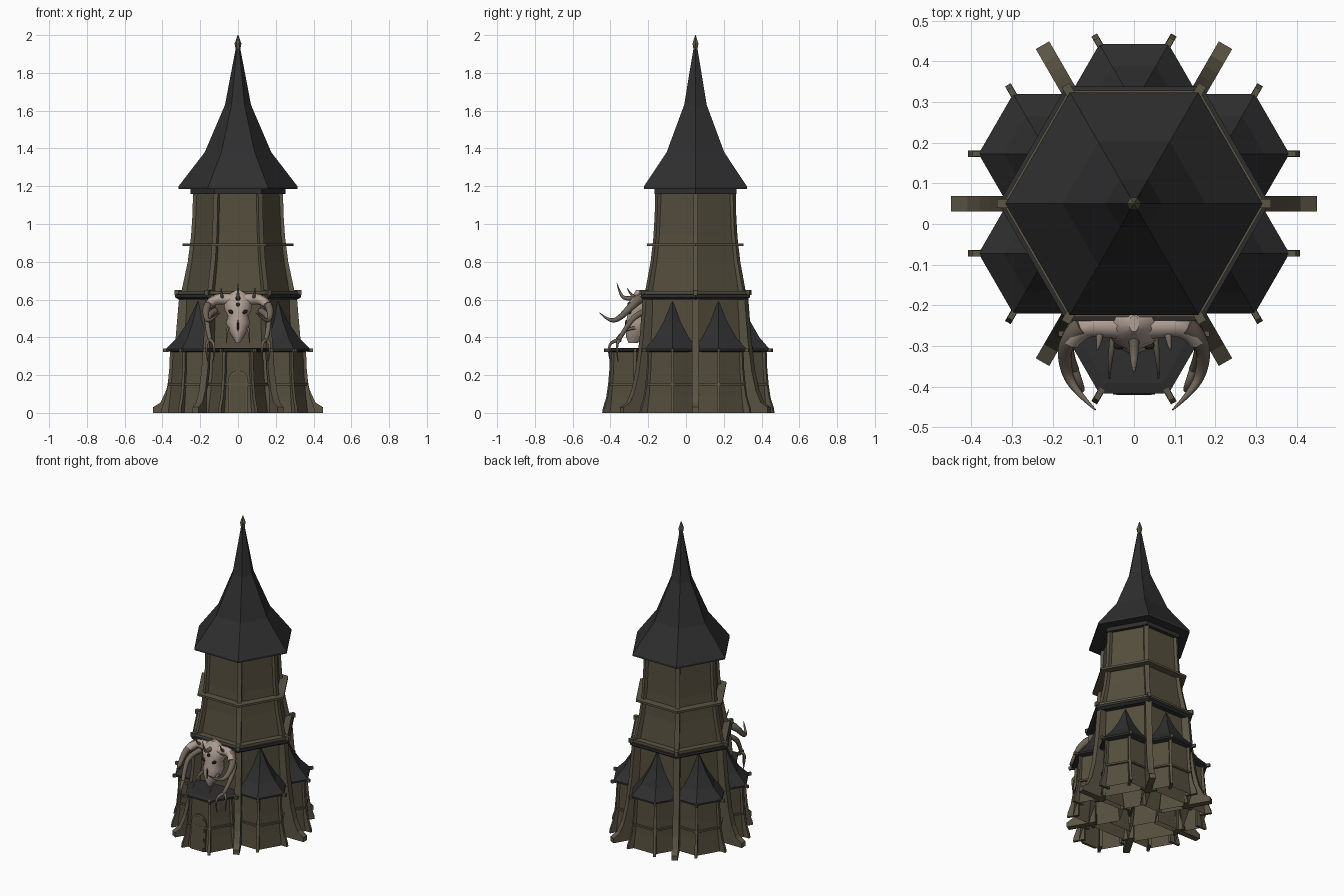
import bpy, bmesh, math
from mathutils import Vector

if "Cube" in bpy.data.objects:
    bpy.data.objects.remove(bpy.data.objects["Cube"])

def mat(name, c):
    m = bpy.data.materials.new(name)
    m.diffuse_color = (*c, 1)
    m.use_nodes = True
    m.node_tree.nodes["Principled BSDF"].inputs["Base Color"].default_value = m.diffuse_color
    return m

WALL = mat("olive_wall", (0.088, 0.075, 0.046))
TRIM = mat("olive_trim", (0.102, 0.089, 0.057))
ROOF = mat("charcoal_roof", (0.028, 0.028, 0.029))
BONE = mat("pale_bone", (0.44, 0.35, 0.30))
HORN = mat("brown_horn", (0.16, 0.13, 0.10))
DARK = mat("dark_socket", (0.02, 0.017, 0.014))
MAIN = (0, 0.05)

def finish(name, bm, material):
    bmesh.ops.recalc_face_normals(bm, faces=bm.faces)
    me = bpy.data.meshes.new(name)
    bm.to_mesh(me)
    bm.free()
    me.materials.append(material)
    ob = bpy.data.objects.new(name, me)
    bpy.context.collection.objects.link(ob)
    return ob

def skin(name, rings, material, floor=True):
    """Bridge a stack of equal vertex rings and cap the ends."""
    bm = bmesh.new()
    vs = [[bm.verts.new(p) for p in r] for r in rings]
    n = len(rings[0])
    for a, b in zip(vs, vs[1:]):
        for i in range(n):
            bm.faces.new((a[i], a[(i + 1) % n], b[(i + 1) % n], b[i]))
    if floor:
        bm.faces.new(vs[0][::-1])
    bm.faces.new(vs[-1])
    return finish(name, bm, material)

def hex_loft(name, prof, c, material, floor=True, n=6):
    return skin(name, [[(c[0] + r * math.cos(math.tau * i / n),
                         c[1] + r * math.sin(math.tau * i / n), z)
                        for i in range(n)] for r, z in prof], material, floor)

def rib(name, outer, depth, width, c, deg, material):
    """Radial fin: outer (r, z) profile, thickened inward by depth."""
    a = math.radians(deg)
    d, s = Vector((math.cos(a), math.sin(a), 0)), Vector((-math.sin(a), math.cos(a), 0))
    rmin = min(r for r, z in outer)
    pts = outer + [(rmin - depth, outer[-1][1]), (rmin - depth, outer[0][1])]
    o = Vector((c[0], c[1], 0))
    return skin(name, [[o + d * r + s * w + Vector((0, 0, z)) for r, z in pts]
                       for w in (-width / 2, width / 2)], material)

def tube(name, pts, r0, r1, material):
    """Tapered, smoothly curved horn."""
    cu = bpy.data.curves.new(name, 'CURVE')
    cu.dimensions = '3D'
    cu.bevel_depth = 1
    cu.bevel_resolution = 2
    cu.use_fill_caps = True
    sp = cu.splines.new('NURBS')
    sp.points.add(len(pts) - 1)
    for i, p in enumerate(pts):
        sp.points[i].co = (*p, 1)
        sp.points[i].radius = r0 + (r1 - r0) * i / (len(pts) - 1)
    sp.use_endpoint_u = True
    sp.order_u = 3
    sp.resolution_u = 6
    cu.materials.append(material)
    bpy.context.collection.objects.link(bpy.data.objects.new(name, cu))

# main tower body, in two storeys, hollow and open underneath
hex_loft("lower_wall", [(0.322, 0), (0.306, 0.2), (0.292, 0.4), (0.28, 0.61)], MAIN, WALL, False)
hex_loft("upper_wall", [(0.283, 0.62), (0.252, 0.8), (0.236, 0.95), (0.225, 1.18)], MAIN, WALL)
hex_loft("ledge", [(0.315, 0.60), (0.333, 0.612), (0.333, 0.628), (0.30, 0.632)], MAIN, ROOF)
hex_loft("ledge_trim", [(0.322, 0.626), (0.322, 0.646)], MAIN, TRIM)
hex_loft("middle_band", [(0.295, 0.884), (0.295, 0.897)], MAIN, TRIM)
hex_loft("eave_trim", [(0.251, 1.16), (0.251, 1.19)], MAIN, ROOF)

# main roof and finial
hex_loft("main_roof", [(0.26, 1.186), (0.316, 1.186), (0.316, 1.198), (0.176, 1.38),
                       (0.069, 1.63), (0.01, 1.94)], MAIN, ROOF)
hex_loft("finial", [(0.007, 1.91), (0.012, 1.925), (0.018, 1.955), (0.002, 2.0)], MAIN, TRIM)

# corner buttresses, upper ribs and ledge ends
for k in range(6):
    a = 60 * k
    rib("buttress", [(0.45, 0), (0.45, 0.03), (0.41, 0.055), (0.38, 0.12), (0.355, 0.22),
                     (0.33, 0.4), (0.312, 0.61)], 0.04, 0.038, MAIN, a, TRIM)
    rib("upper_rib", [(0.30, 0.64), (0.266, 0.8), (0.249, 0.93), (0.241, 1.05),
                      (0.238, 1.17)], 0.03, 0.028, MAIN, a, TRIM)
    rib("ledge_end", [(0.337, 0.624), (0.337, 0.65)], 0.05, 0.022, MAIN, a, TRIM)

# ring of six turrets; the front one is a porch with a flat roof
for k in range(6):
    a = math.radians(30 + 60 * k)
    porch = k == 4
    dist = 0.32 if porch else 0.245
    c = (MAIN[0] + dist * math.cos(a), MAIN[1] + dist * math.sin(a))
    tag = "porch" if porch else "turret"
    hex_loft(tag + "_wall", [(0.162, 0), (0.15, 0.1), (0.142, 0.2), (0.136, 0.33)],
             c, WALL, False)
    hex_loft(tag + "_band", [(0.16, 0.146), (0.16, 0.157)], c, TRIM)
    roof = [(0.14, 0.322), (0.17, 0.328), (0.17, 0.338)]
    roof += [(0.14, 0.344)] if porch else [(0.108, 0.4), (0.052, 0.485), (0.003, 0.59)]
    hex_loft(tag + "_roof", roof, c, ROOF)
    for j in range(6):
        p = Vector(c) + 0.17 * Vector((math.cos(j * math.pi / 3), math.sin(j * math.pi / 3)))
        if (p - Vector(MAIN)).length < 0.26:
            continue  # buried in the main wall
        rib(tag + "_rib", [(0.196, 0), (0.192, 0.025), (0.172, 0.08), (0.16, 0.15),
                           (0.151, 0.24), (0.148, 0.33)], 0.025, 0.016, c, 60 * j, TRIM)
        rib(tag + "_eave_end", [(0.186, 0.322), (0.186, 0.341)], 0.03, 0.014, c, 60 * j, TRIM)

# arched door: frame then panel, leaning with the porch wall
def arch(w, top):
    pts = [(-w, 0.0)]
    pts += [(-w * math.cos(math.pi * i / 10), top - w + w * math.sin(math.pi * i / 10))
            for i in range(11)]
    return pts + [(w, 0.0)]

def lean(z, off):
    return -0.411 + 0.085 * z - off

def door_part(name, w, top, off, m):
    skin(name, [[(x, lean(z, o), z) for x, z in arch(w, top)] for o in (off, -0.006)], m)

door_part("door_frame", 0.052, 0.225, 0.008, TRIM)
door_part("door_panel", 0.043, 0.214, 0.010, WALL)

# skull: stacked ellipses (z, half width, y centre, half depth)
SK = [(0.65, 0.012, -0.245, 0.02), (0.625, 0.055, -0.24, 0.04), (0.59, 0.076, -0.24, 0.06),
      (0.55, 0.074, -0.242, 0.066), (0.515, 0.054, -0.247, 0.066), (0.48, 0.064, -0.252, 0.066),
      (0.44, 0.052, -0.26, 0.06), (0.40, 0.03, -0.268, 0.05), (0.37, 0.01, -0.28, 0.025)]
skull = skin("skull", [[(w * math.cos(math.tau * i / 14), y + d * math.sin(math.tau * i / 14), z)
                        for i in range(14)] for z, w, y, d in SK], BONE)

# sockets and nose slit
def blob(name, loc, size, m, tilt=0):
    bpy.ops.mesh.primitive_uv_sphere_add(segments=10, ring_count=6, location=loc,
                                         rotation=(0, tilt, 0))
    ob = bpy.context.object
    ob.name = name
    ob.scale = size
    ob.data.materials.append(m)

blob("nose_slit", (0, -0.317, 0.46), (0.005, 0.007, 0.033), DARK)
blob("brow_hole", (0, -0.303, 0.575), (0.011, 0.007, 0.011), DARK)
tube("brow_spike", [(0, -0.25, 0.61), (0, -0.32, 0.60), (0, -0.35, 0.63), (0, -0.365, 0.685)],
     0.016, 0.002, HORN)

# mirrored horns, claws and teeth
for s in (-1, 1):
    def m(*pts):
        return [(s * x, y, z) for x, y, z in pts]
    blob("eye_socket", (s * 0.037, -0.298, 0.535), (0.016, 0.011, 0.010), DARK, s * -0.5)
    tube("horn_root", m((0.0, -0.25, 0.595), (0.07, -0.25, 0.605), (0.13, -0.25, 0.60),
                        (0.155, -0.29, 0.57)), 0.034, 0.022, BONE)
    tube("big_horn", m((0.125, -0.25, 0.6), (0.17, -0.28, 0.575), (0.17, -0.36, 0.49),
                       (0.14, -0.415, 0.49), (0.095, -0.457, 0.53)), 0.027, 0.002, HORN)
    tube("crown_spike", m((0.08, -0.235, 0.60), (0.085, -0.29, 0.61), (0.09, -0.31, 0.66)),
         0.014, 0.002, HORN)
    tube("claw_arm", m((0.12, -0.21, 0.54), (0.165, -0.27, 0.52), (0.16, -0.33, 0.43),
                       (0.145, -0.36, 0.38)), 0.018, 0.011, HORN)
    tube("inner_claw", m((0.148, -0.355, 0.385), (0.13, -0.40, 0.38), (0.125, -0.412, 0.32),
                         (0.132, -0.40, 0.27)), 0.011, 0.002, HORN)
    tube("outer_claw", m((0.145, -0.35, 0.385), (0.168, -0.365, 0.38), (0.168, -0.365, 0.32),
                         (0.16, -0.36, 0.27)), 0.011, 0.002, HORN)
    tube("cheek_fang", m((0.05, -0.27, 0.45), (0.062, -0.35, 0.44), (0.06, -0.38, 0.37)),
         0.009, 0.002, HORN)

# smooth only the organic skull, keep the tower flat
for p in skull.data.polygons:
    p.use_smooth = len(p.vertices) == 4
